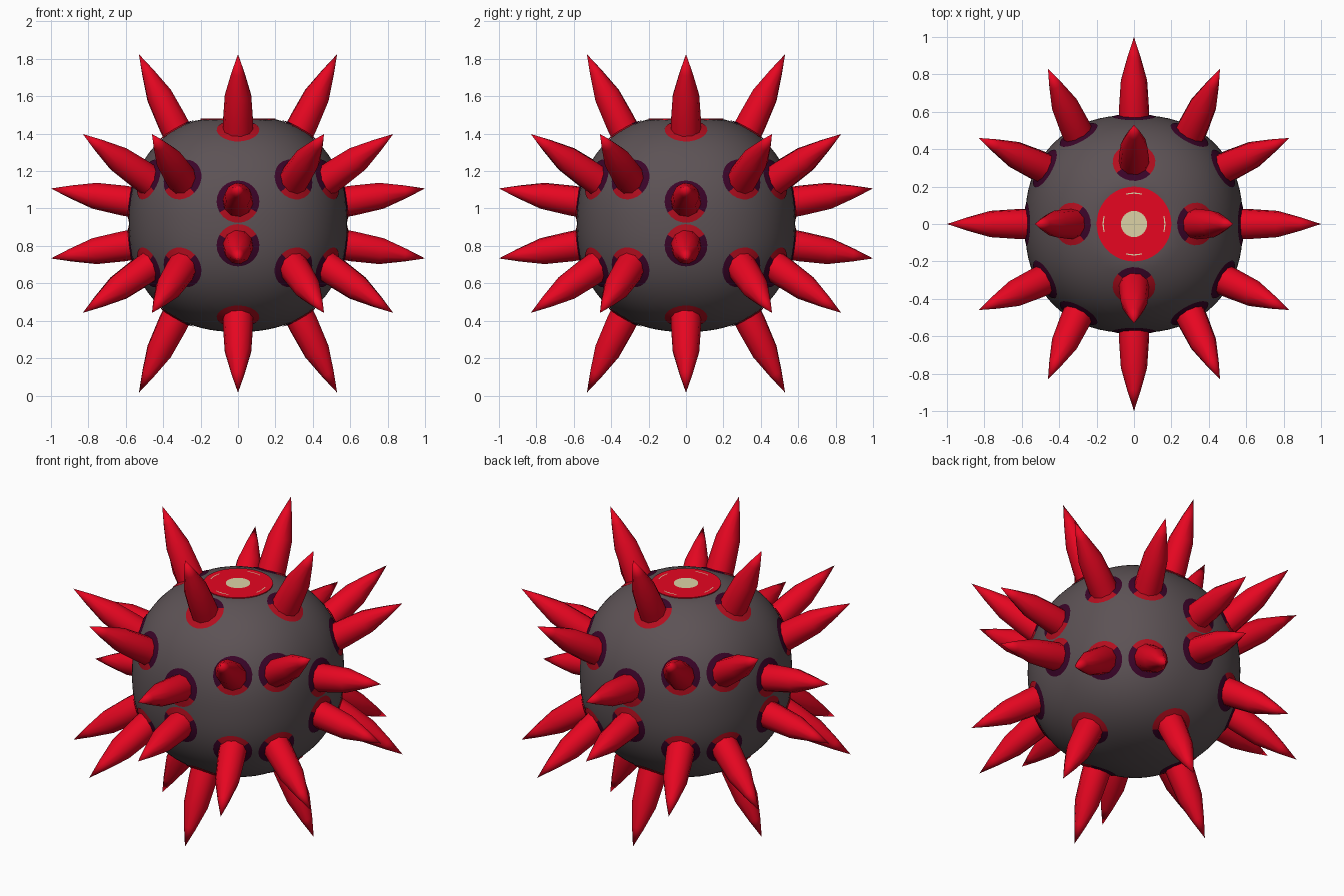
import bpy
import bmesh
import math
from mathutils import Vector

if "Cube" in bpy.data.objects:
    bpy.data.objects.remove(bpy.data.objects["Cube"])

CENTRE = Vector((0, 0, 0.92))
TOP = 0.555  # height of the flat top above the centre


def material(name, rgb):
    m = bpy.data.materials.new(name)
    m.use_nodes = True
    m.diffuse_color = (*rgb, 1)
    bsdf = m.node_tree.nodes["Principled BSDF"]
    bsdf.inputs["Base Color"].default_value = (*rgb, 1)
    bsdf.inputs["Roughness"].default_value = 0.6
    return m


GREY = material("warm grey", (0.108, 0.085, 0.091))
RED = material("bright red", (0.84, 0.002, 0.016))
DARK_RED = material("dark red", (0.45, 0.004, 0.013))
PURPLE = material("dark purple", (0.042, 0.001, 0.021))
BEIGE = material("beige", (0.72, 0.65, 0.38))


def finish(bm, name, mats, angle=60):
    bmesh.ops.recalc_face_normals(bm, faces=bm.faces)
    mesh = bpy.data.meshes.new(name)
    bm.to_mesh(mesh)
    bm.free()
    for m in mats:
        mesh.materials.append(m)
    obj = bpy.data.objects.new(name, mesh)
    bpy.context.collection.objects.link(obj)
    obj.location = CENTRE
    bpy.ops.object.select_all(action="DESELECT")
    obj.select_set(True)
    bpy.context.view_layer.objects.active = obj
    bpy.ops.object.shade_smooth_by_angle(angle=math.radians(angle))


def on_body(p, lift=0.0):
    """Project a point along its radius onto the boxy, flat-topped ball."""
    d = p.normalized()
    total = sum((abs(c) / s) ** 2.3 for c, s in zip(d, (0.583, 0.583, 0.58)))
    q = d * (total ** (-1 / 2.3) + lift)
    q.z = min(q.z, TOP + lift)
    return q


def ring(bm, centre, axis, radius, sides):
    """Circle of vertices around an axis."""
    side = axis.orthogonal().normalized()
    up = side.cross(axis).normalized()
    turns = [2 * math.pi * i / sides for i in range(sides)]
    return [bm.verts.new(centre + radius * (math.cos(t) * up + math.sin(t) * side))
            for t in turns]


def bridge(bm, a, b):
    n = len(a)
    return [bm.faces.new((a[i], a[(i + 1) % n], b[(i + 1) % n], b[i])) for i in range(n)]


def make_spike(name, base, tip):
    bm = bmesh.new()
    axis = (tip - base).normalized()
    rings = [ring(bm, base.lerp(tip, t), axis, r, 10)
             for t, r in ((-0.12, 0.083), (0.1, 0.081), (0.45, 0.071), (0.75, 0.035))]
    for a, b in zip(rings, rings[1:]):
        bridge(bm, a, b)
    point = bm.verts.new(tip)
    for i in range(10):
        bm.faces.new((rings[-1][i], rings[-1][(i + 1) % 10], point))
    bm.faces.new(rings[0])
    finish(bm, name, [RED])


def make_collar(name, base, red_share):
    bm = bmesh.new()
    axis = base.normalized()
    outer = ring(bm, base, axis, 0.115, 24)
    inner = ring(bm, base, axis, 0.07, 24)
    for verts, lift in ((outer, 0.003), (inner, 0.009)):
        for v in verts:
            v.co = on_body(v.co, lift)
    pole = math.copysign(1, base.z)
    # poleward faces purple, faces toward the equator red
    for f in bridge(bm, outer, inner):
        f.material_index = int((f.calc_center_median() - base).z * pole < red_share)
    finish(bm, name, [PURPLE, DARK_RED])


# Ball body
bm = bmesh.new()
bmesh.ops.create_icosphere(bm, subdivisions=5, radius=1)
for v in bm.verts:
    v.co = on_body(v.co)
finish(bm, "ball_body", [GREY])

# Spikes and collars: one base and tip per family, repeated by symmetry
families = [
    ("pole", Vector((0.33, 0, 0.5)), Vector((0.53, 0, 0.905)), 0.025),
    ("belt", Vector((0.57, 0, 0.115)), Vector((1.0, 0, 0.187)), -0.04),
    ("shoulder", Vector((0.5, 0.31, 0.245)), Vector((0.83, 0.46, 0.478)), -0.05),
]
for family, base, tip, red_share in families:
    for half, zs in (("upper", 1), ("lower", -1)):
        count = 0
        for swap in (False, True):
            for sx in (1, -1):
                for sy in ((1, -1) if base.y else (1,)):
                    def place(p):
                        x, y = p.x * sx, p.y * sy
                        return Vector((y, x, p.z * zs) if swap else (x, y, p.z * zs))
                    count += 1
                    root = on_body(place(base))
                    make_spike(f"{half}_{family}_spike_{count}", root, place(tip))
                    make_collar(f"{half}_{family}_collar_{count}", root, red_share)

# Top cap: red disc with a beige centre and four thin beige arcs
bm = bmesh.new()
loops = [ring(bm, Vector((0, 0, z)), Vector((0, 0, 1)), r, 48)
         for r, z in ((0.2, TOP - 0.01), (0.2, TOP + 0.005), (0.168, TOP + 0.005),
                      (0.162, TOP + 0.005), (0.07, TOP + 0.005))]
for band, (a, b) in enumerate(zip(loops, loops[1:])):
    for f in bridge(bm, a, b):
        c = f.calc_center_median()
        near_axis = abs(math.cos(2 * math.atan2(c.y, c.x))) > 0.9
        f.material_index = int(band == 2 and near_axis)
bm.faces.new(loops[-1]).material_index = 1
finish(bm, "top_cap", [RED, BEIGE], 30)
